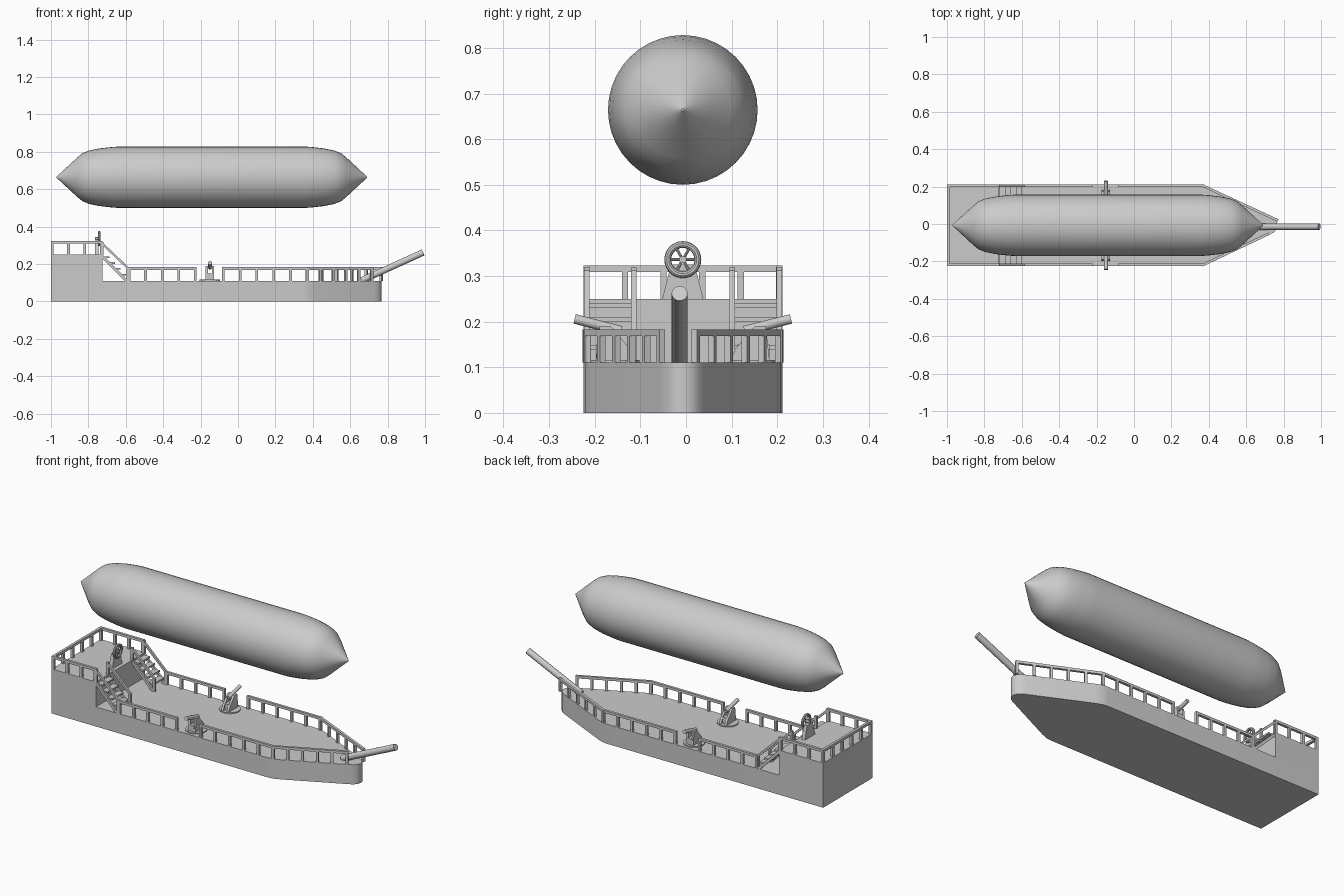
import bpy, bmesh, math
from mathutils import Vector, Matrix

if "Cube" in bpy.data.objects:
    bpy.data.objects.remove(bpy.data.objects["Cube"])

YC = -0.007   # centre plane of the ship


def finish(name, bm, smooth=None):
    bmesh.ops.recalc_face_normals(bm, faces=bm.faces)
    me = bpy.data.meshes.new(name)
    bm.to_mesh(me)
    bm.free()
    ob = bpy.data.objects.new(name, me)
    bpy.context.collection.objects.link(ob)
    if smooth:
        bpy.ops.object.select_all(action='DESELECT')
        ob.select_set(True)
        bpy.context.view_layer.objects.active = ob
        bpy.ops.object.shade_smooth_by_angle(angle=math.radians(smooth))
    return ob


def prism(bm, pts, direction):
    """Extrude a closed outline along a direction."""
    f = bm.faces.new([bm.verts.new(p) for p in pts])
    r = bmesh.ops.extrude_face_region(bm, geom=[f])
    vs = [v for v in r['geom'] if isinstance(v, bmesh.types.BMVert)]
    bmesh.ops.translate(bm, verts=vs, vec=direction)


def box(bm, c, s):
    bmesh.ops.create_cube(bm, size=1, matrix=Matrix.Translation(c) @ Matrix.Diagonal((*s, 1)))


def beam(bm, a, b, w, h):
    """Rectangular bar between two points, kept upright."""
    a, b = Vector(a), Vector(b)
    d = b - a
    x = d.normalized()
    y = Vector((0, 0, 1)).cross(x).normalized()
    rot = Matrix((x, y, x.cross(y))).transposed().to_4x4()
    bmesh.ops.create_cube(bm, size=1, matrix=Matrix.Translation((a + b) / 2) @ rot
                          @ Matrix.Diagonal((d.length, w, h, 1)))


def rod(bm, a, b, r, n=20):
    a, b = Vector(a), Vector(b)
    q = (b - a).to_track_quat('Z', 'Y').to_matrix().to_4x4()
    bmesh.ops.create_cone(bm, cap_ends=True, segments=n, radius1=r, radius2=r,
                          depth=(b - a).length, matrix=Matrix.Translation((a + b) / 2) @ q)


def railing(bm, a, b, z, bays, height=0.073, t=0.014):
    """Posts at even spacing with a top rail."""
    a, b = Vector((*a, z)), Vector((*b, z))
    up = Vector((0, 0, height - t / 2))
    e = (b - a).normalized() * t / 2
    beam(bm, a + up - e, b + up + e, t, t)
    ang = math.atan2(e.y, e.x)
    for i in range(bays + 1):
        p = a.lerp(b, i / bays) + Vector((0, 0, (height - t) / 2))
        bmesh.ops.create_cube(bm, size=1, matrix=Matrix.Translation(p)
                              @ Matrix.Rotation(ang, 4, 'Z') @ Matrix.Diagonal((t, t, height - t, 1)))


# hull with a rounded narrow bow
half = [(0.34, .218), (0.375, .214), (0.41, .2), (0.725, .05), (0.75, .036), (0.763, .02), (0.768, 0)]
outline = [(-1, .218)] + half + [(x, -y) for x, y in half[-2::-1]] + [(-1, -.218)]
bm = bmesh.new()
prism(bm, [(x, y + YC, 0) for x, y in outline], (0, 0, 0.11))
finish("hull", bm, 32)

# raised stern block
bm = bmesh.new()
box(bm, (-0.8625, YC, 0.18), (0.275, 0.436, 0.14))
finish("stern_deck", bm)

# railings on deck, bow and stern
bm = bmesh.new()
for s in (1, -1):
    y = YC + s * 0.211
    railing(bm, (-0.583, y), (-0.228, y), 0.11, 4)
    railing(bm, (-0.078, y), (0.37, y), 0.11, 5)
    end = (0.765, YC + 0.028) if s > 0 else (0.715, YC - 0.048)
    railing(bm, (0.37, y), end, 0.11, 5)
    railing(bm, (-0.993, y), (-0.732, y), 0.25, 3)
railing(bm, (-0.993, YC - 0.211), (-0.993, YC + 0.211), 0.25, 5)
finish("railings", bm)

# stairs with stringers, treads and handrails
bm = bmesh.new()
for s in (1, -1):
    for y in (YC + s * 0.108, YC + s * 0.211):
        prism(bm, [(-0.725, y - .006, .25), (-0.725, y - .006, .228), (-0.607, y - .006, .11),
                   (-0.585, y - .006, .11)], (0, .012, 0))
        beam(bm, (-0.73, y, 0.313), (-0.588, y, 0.178), 0.012, 0.012)
        box(bm, (-0.727, y, 0.283), (0.014, 0.012, 0.072))
        box(bm, (-0.59, y, 0.145), (0.014, 0.012, 0.07))
    for i in range(4):
        box(bm, (-0.705 + i * 0.03, YC + s * 0.16, 0.236 - i * 0.031), (0.034, 0.1, 0.009))
finish("stairs", bm)

# steering wheel: tapered stand, ring, spokes, hub
bm = bmesh.new()
prism(bm, [(-0.765, YC + y, z) for y, z in ((-.045, .25), (.045, .25), (.026, .325), (-.026, .325))],
      (0.02, 0, 0))
finish("wheel_stand", bm)
bpy.ops.mesh.primitive_torus_add(major_radius=0.033, minor_radius=0.0075, major_segments=28,
                                 minor_segments=10, location=(-0.742, YC, 0.336),
                                 rotation=(0, math.pi / 2, 0))
bpy.context.object.name = "wheel_rim"
bpy.ops.object.shade_smooth_by_angle()
bm = bmesh.new()
for k in range(3):
    a = k * math.pi / 3
    d = Vector((0, math.cos(a), math.sin(a))) * 0.033
    c = Vector((-0.742, YC, 0.336))
    rod(bm, c - d, c + d, 0.003, 8)
rod(bm, (-0.765, YC, 0.336), (-0.735, YC, 0.336), 0.008, 12)
finish("wheel_spokes", bm, 30)

# one deck gun each side: base plate, two cheeks, barrel
for s, name in ((1, "port_gun"), (-1, "starboard_gun")):
    bm = bmesh.new()
    rod(bm, (-0.15, YC + s * .15, .11), (-0.15, YC + s * .15, .116), 0.055, 24)
    for x in (-0.173, -0.139):
        prism(bm, [(x, YC + s * y, z) for y, z in
                   ((.105, .116), (.19, .116), (.182, .19), (.158, .19), (.115, .14))], (0.012, 0, 0))
    box(bm, (-0.15, YC + s * .155, .133), (0.03, 0.07, 0.034))
    rod(bm, (-0.15, YC + s * .135, .18), (-0.15, YC + s * .237, .206), 0.0105, 16)
    finish(name, bm, 32)

# bowsprit pole
bm = bmesh.new()
rod(bm, (0.66, -0.014, 0.112), (0.99, -0.014, 0.262), 0.0175, 20)
finish("bowsprit", bm, 32)

# balloon: lathed about the long axis
cap = [(.83, .003), (.72, .105), (.692, .128), (.655, .143), (.60, .154), (.54, .161), (.50, .164)]
prof = [(-x, r) for x, r in cap] + [(x, r) for x, r in cap[::-1]]
bm = bmesh.new()
vs = [bm.verts.new((x - 0.14, YC, 0.664 + r)) for x, r in prof]
edges = [bm.edges.new(p) for p in zip(vs, vs[1:])]
bmesh.ops.spin(bm, geom=vs + edges, cent=(0, YC, 0.664), axis=(1, 0, 0),
               angle=2 * math.pi, steps=40, use_duplicate=False)
bmesh.ops.remove_doubles(bm, verts=bm.verts, dist=0.0001)
bmesh.ops.holes_fill(bm, edges=bm.edges, sides=0)
finish("balloon", bm, 30)
